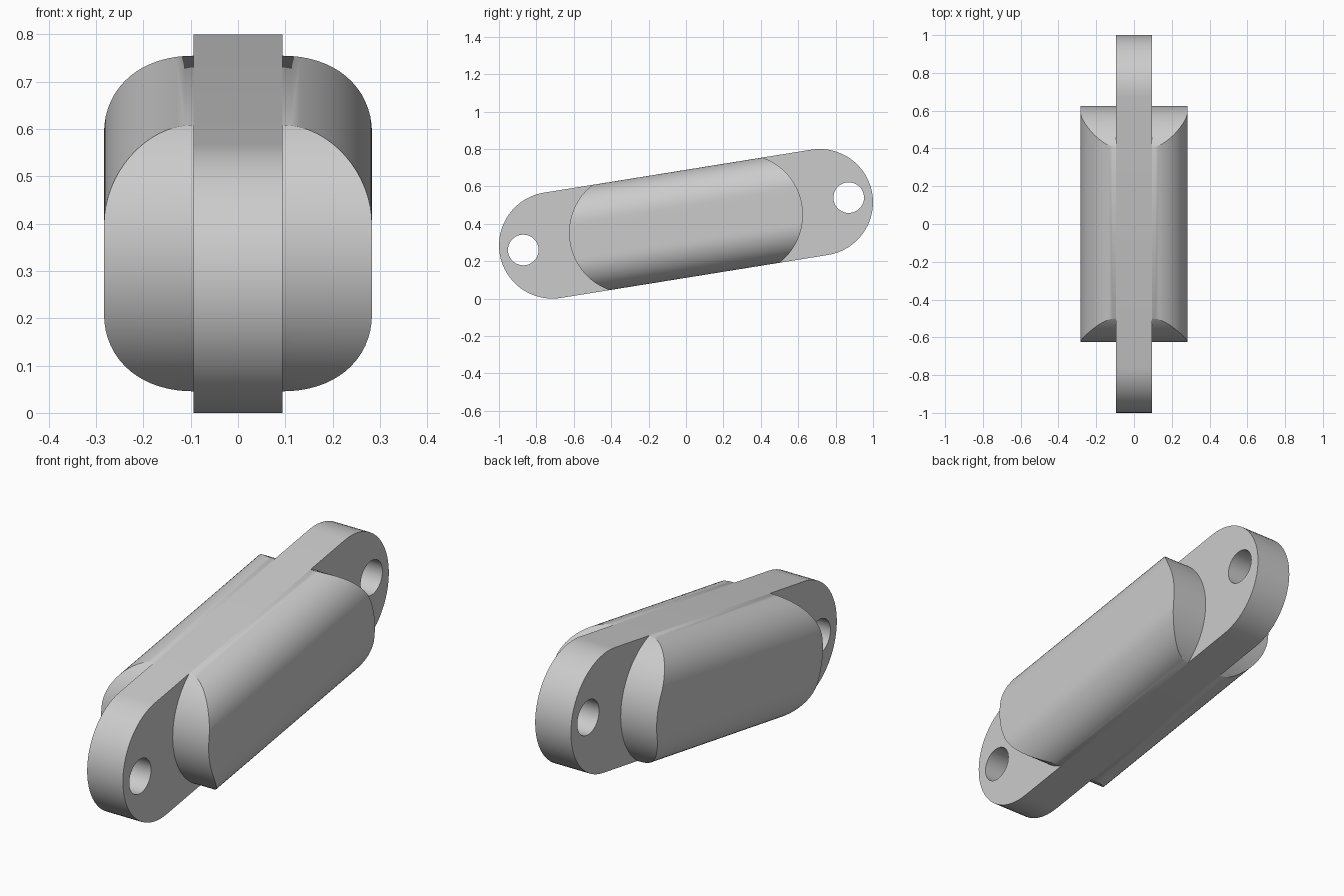
import bpy, bmesh
from math import sin, cos, pi, radians, sqrt
from mathutils import Matrix

TILT = Matrix.Translation((0, 0, 0.4)) @ Matrix.Rotation(radians(9.14), 4, 'X')
HALF_H = 0.285      # half height of the link
HALF_T = 0.094      # half thickness of the central plate
CORNER = 0.189      # rounding of the cheeks
END_Y = 0.724       # centre of each rounded plate end
HOLE_Y, HOLE_R = 0.881, 0.082
BULGE_Y, BULGE_R = 0.304, 0.325   # curved ends of the cheeks

if "Cube" in bpy.data.objects:
    bpy.data.objects.remove(bpy.data.objects["Cube"])

grey = bpy.data.materials.new("plain_grey")
grey.use_nodes = True
colour = (0.6, 0.6, 0.6, 1)
grey.diffuse_color = colour
grey.node_tree.nodes["Principled BSDF"].inputs["Base Color"].default_value = colour


def make_object(name, bm):
    bmesh.ops.remove_doubles(bm, verts=bm.verts, dist=1e-5)
    bmesh.ops.recalc_face_normals(bm, faces=bm.faces)
    mesh = bpy.data.meshes.new(name)
    bm.to_mesh(mesh)
    bm.free()
    mesh.materials.append(grey)
    obj = bpy.data.objects.new(name, mesh)
    bpy.context.collection.objects.link(obj)
    return obj


def activate(obj):
    bpy.ops.object.select_all(action='DESELECT')
    obj.select_set(True)
    bpy.context.view_layer.objects.active = obj


def finish(obj):
    obj.data.transform(TILT)
    activate(obj)
    bpy.ops.object.shade_smooth_by_angle(angle=radians(30))


def prism(name, outline, half_width):
    """Extrude a (y, z) outline along x."""
    bm = bmesh.new()
    face = bm.faces.new([bm.verts.new((-half_width, y, z)) for y, z in outline])
    new = bmesh.ops.extrude_face_region(bm, geom=[face])["geom"]
    verts = [v for v in new if isinstance(v, bmesh.types.BMVert)]
    bmesh.ops.translate(bm, verts=verts, vec=(2 * half_width, 0, 0))
    return make_object(name, bm)


def arc(y, radius, start, end, steps):
    angles = [start + (end - start) * i / steps for i in range(steps + 1)]
    return [(y + radius * cos(a), radius * sin(a)) for a in angles]


# Central plate with rounded ends and a pin hole at each end
outline = (arc(END_Y, HALF_H, -pi / 2, pi / 2, 32)
           + arc(-END_Y, HALF_H, pi / 2, 3 * pi / 2, 32))
plate = prism("central_plate", outline, HALF_T)
for side in (-1, 1):
    cutter = prism("hole_cutter", arc(side * HOLE_Y, HOLE_R, 0, 2 * pi, 40)[:-1], 0.3)
    cutter.hide_render = True
    hole = plate.modifiers.new("pin_hole", 'BOOLEAN')
    hole.operation = 'DIFFERENCE'
    hole.solver = 'EXACT'
    hole.object = cutter
    activate(plate)
    bpy.ops.object.modifier_apply(modifier=hole.name)
    bpy.data.objects.remove(cutter)
finish(plate)

# Rounded cheeks: rectangles stacked in height, bulging at both ends
flat = HALF_H - CORNER
upper = [(CORNER * sin(a), flat + CORNER * cos(a))
         for a in (pi / 2 * i / 16 for i in range(17))]
middle = [(CORNER, flat * (1 - i / 4)) for i in range(1, 8)]
section = upper + middle + [(x, -z) for x, z in reversed(upper)]

for name, side in (("left_cheek", 1), ("right_cheek", -1)):
    bm = bmesh.new()
    rings = []
    for x, z in section:
        end = BULGE_Y + sqrt(BULGE_R ** 2 - z ** 2)
        inner, outer = side * HALF_T, side * (HALF_T + x)
        corners = ((inner, -end), (outer, -end), (outer, end), (inner, end))
        rings.append([bm.verts.new((px, py, z)) for px, py in corners])
    for a, b in zip(rings, rings[1:]):
        for i in range(4):
            j = (i + 1) % 4
            bm.faces.new((a[i], a[j], b[j], b[i]))
    finish(make_object(name, bm))
